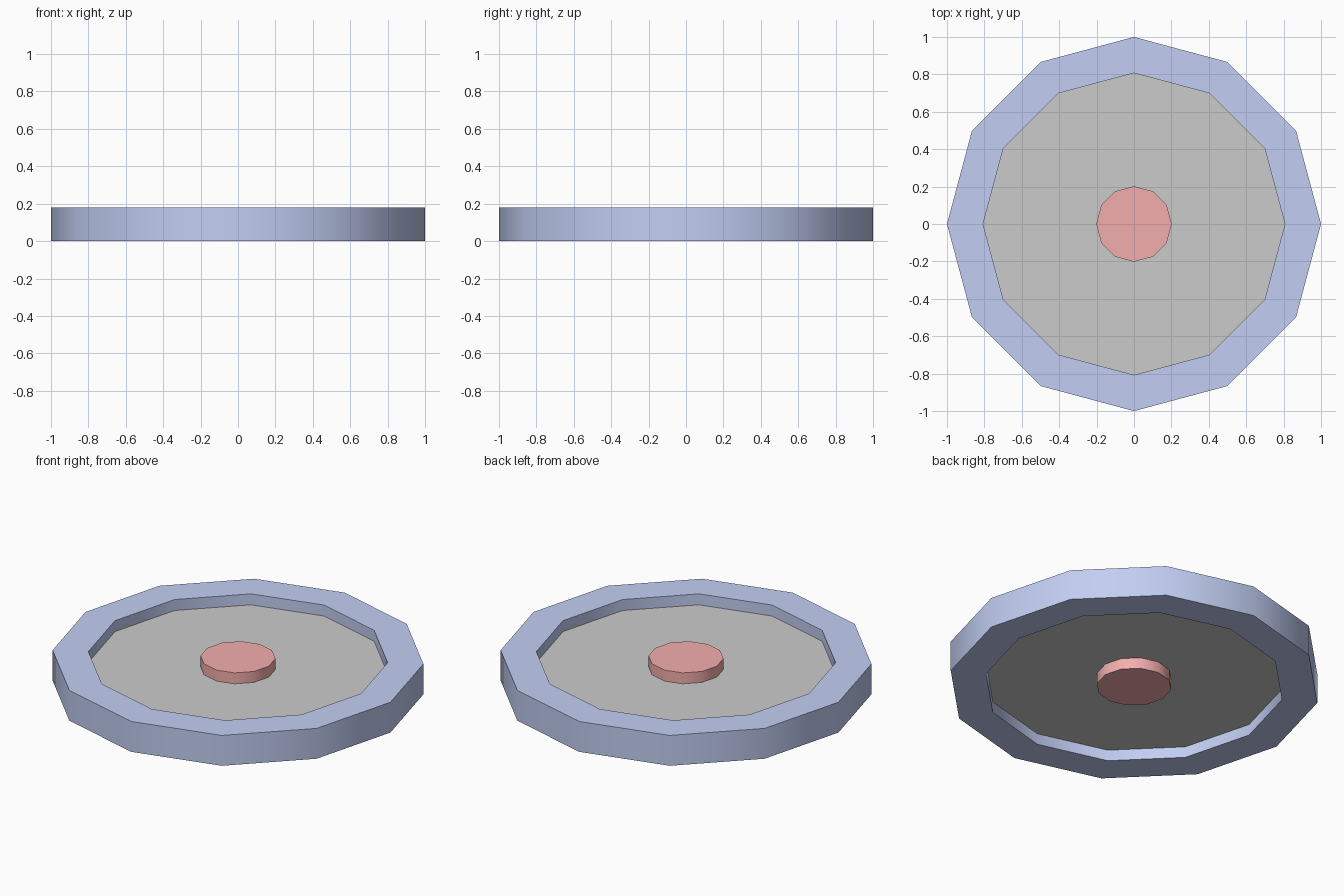
import bpy
import bmesh
from math import cos, sin, tau, radians

if "Cube" in bpy.data.objects:
    bpy.data.objects.remove(bpy.data.objects["Cube"])

SIDES = 12
HEIGHT = 0.18


def material(name, rgb):
    mat = bpy.data.materials.new(name)
    mat.diffuse_color = (*rgb, 1)
    mat.use_nodes = True
    mat.node_tree.nodes["Principled BSDF"].inputs["Base Color"].default_value = mat.diffuse_color
    return mat


def lathe(name, profile, mat=None):
    """Revolve a closed (radius, z) profile; points at radius 0 become one pole."""
    bm = bmesh.new()
    rings = []
    for r, z in profile:
        if r == 0:
            rings.append([bm.verts.new((0, 0, z))] * SIDES)
        else:
            rings.append([bm.verts.new((r * cos(tau * i / SIDES), r * sin(tau * i / SIDES), z))
                          for i in range(SIDES)])
    for a, b in zip(rings, rings[1:] + rings[:1]):
        if a[0] is a[1] and b[0] is b[1]:
            continue
        for i in range(SIDES):
            j = (i + 1) % SIDES
            bm.faces.new(dict.fromkeys((a[i], a[j], b[j], b[i])))
    bmesh.ops.recalc_face_normals(bm, faces=bm.faces)
    mesh = bpy.data.meshes.new(name)
    bm.to_mesh(mesh)
    bm.free()
    obj = bpy.data.objects.new(name, mesh)
    bpy.context.collection.objects.link(obj)
    if mat:
        mesh.materials.append(mat)
    bpy.ops.object.select_all(action='DESELECT')
    obj.select_set(True)
    bpy.context.view_layer.objects.active = obj
    bpy.ops.object.shade_smooth_by_angle(angle=radians(40))
    return obj


def disc(name, radius, z0, z1, mat=None):
    return lathe(name, [(0, z0), (radius, z0), (radius, z1), (0, z1)], mat)


# Outer blue ring
lathe("rim", [(0.807, 0), (1, 0), (1, HEIGHT), (0.807, HEIGHT)],
      material("blue", (0.54, 0.62, 0.90)))

# Thin grey plate recessed on both sides
disc("plate", 0.807, 0.065, HEIGHT - 0.065)

# Red centre hub, flush with the rim
disc("hub", 0.202, 0, HEIGHT, material("red", (0.90, 0.42, 0.42)))
